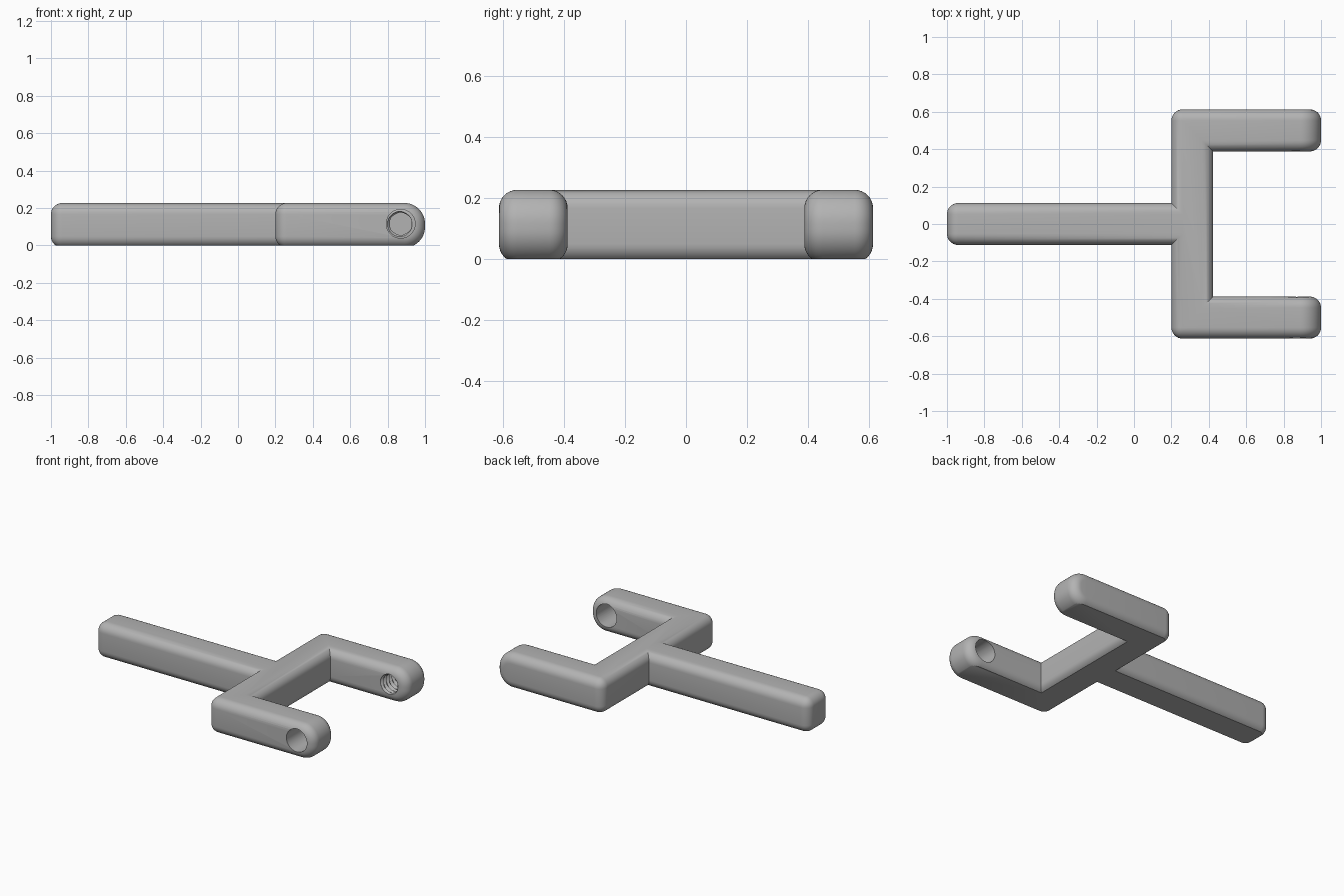
import bpy, bmesh, math
from mathutils import Vector

old = bpy.data.objects.get("Cube")
if old:
    bpy.data.objects.remove(old, do_unlink=True)

TOP, TRIM, FILLET = 0.226, 0.012, 0.06
HALF, BAR_L, BAR_R = 0.613, 0.2, 0.423      # fork half width, crossbar sides
GRIP, INNER = 0.112, 0.388                  # handle half width, arm inner side
HOLE_X, HOLE_Z = 0.87, 0.115

grey = bpy.data.materials.new("plain grey")
grey.use_nodes = True
colour = (0.45, 0.45, 0.45, 1)
grey.diffuse_color = colour
grey.node_tree.nodes["Principled BSDF"].inputs["Base Color"].default_value = colour


def add_object(name, bm):
    bmesh.ops.recalc_face_normals(bm, faces=bm.faces)
    mesh = bpy.data.meshes.new(name)
    bm.to_mesh(mesh)
    bm.free()
    mesh.materials.append(grey)
    obj = bpy.data.objects.new(name, mesh)
    bpy.context.collection.objects.link(obj)
    return obj


def round_edges(bm, edges, radius, segments):
    bmesh.ops.bevel(bm, geom=edges, offset=radius, offset_type='OFFSET',
                    segments=segments, profile=0.5, affect='EDGES',
                    clamp_overlap=False)


# Fork body: half outline mirrored across y, then extruded upward
half = [(-1, GRIP), (BAR_L, GRIP), (BAR_L, HALF), (1, HALF), (1, INNER), (BAR_R, INNER)]
outline = half + [(x, -y) for x, y in reversed(half)]
bm = bmesh.new()
base = bm.faces.new([bm.verts.new((x, y, -TRIM)) for x, y in outline])
ext = bmesh.ops.extrude_face_region(bm, geom=[base], use_keep_orig=True)
bmesh.ops.translate(bm, vec=(0, 0, TOP + TRIM),
                    verts=[g for g in ext["geom"] if isinstance(g, bmesh.types.BMVert)])
bmesh.ops.recalc_face_normals(bm, faces=bm.faces)

# Half-round arm tips
tips = [e for e in bm.edges if all(v.co.x > 0.99 for v in e.verts)
        and abs(e.verts[0].co.z - e.verts[1].co.z) < 0.01]
round_edges(bm, tips, 0.11, 12)

# Fillet all outside edges, leaving inside corners sharp
bm.normal_update()
outer = [e for e in bm.edges if e.is_convex and e.calc_face_angle(0) > math.radians(30)]
round_edges(bm, outer, FILLET, 8)

# Flat underside
bmesh.ops.bisect_plane(bm, geom=bm.verts[:] + bm.edges[:] + bm.faces[:],
                       plane_co=(0, 0, 0), plane_no=(0, 0, -1), clear_outer=True)
bmesh.ops.holes_fill(bm, edges=[e for e in bm.edges if e.is_boundary], sides=0)
body = add_object("fork_body", bm)


def hole_cutter(name, start, end, radius, groove=0.0, pitch=0.03):
    """Cylinder along y, with a helical ridge when groove is above zero."""
    sides = 40
    rows = round((end - start) / pitch * 6) if groove else 1
    bm = bmesh.new()
    rings = []
    for r in range(rows + 1):
        y = start + (end - start) * r / rows
        ring = []
        for s in range(sides):
            phase = ((y - start) / pitch + s / sides) % 1
            rad = radius + groove * (1 - abs(2 * phase - 1))
            a = math.tau * s / sides
            ring.append(bm.verts.new((HOLE_X + rad * math.cos(a), y,
                                      HOLE_Z + rad * math.sin(a))))
        rings.append(ring)
    for low, high in zip(rings, rings[1:]):
        for s in range(sides):
            t = (s + 1) % sides
            bm.faces.new((low[s], low[t], high[t], high[s]))
    for ring in (rings[0], rings[-1]):
        bm.faces.new(ring)
    obj = add_object(name, bm)
    obj.hide_render = True
    return obj


# Clear hole through the front arm, threaded blind hole in the back arm
cutters = [hole_cutter("clear_hole_cutter", -0.7, -0.3, 0.077),
           hole_cutter("thread_cutter", 0.36, 0.57, 0.058, groove=0.016)]
bpy.context.view_layer.objects.active = body
body.select_set(True)
for cutter in cutters:
    mod = body.modifiers.new("hole", 'BOOLEAN')
    mod.operation = 'DIFFERENCE'
    mod.solver = 'EXACT'
    mod.object = cutter
    bpy.ops.object.modifier_apply(modifier=mod.name)
    bpy.data.objects.remove(cutter, do_unlink=True)

bpy.ops.object.shade_smooth_by_angle(angle=math.radians(28))
